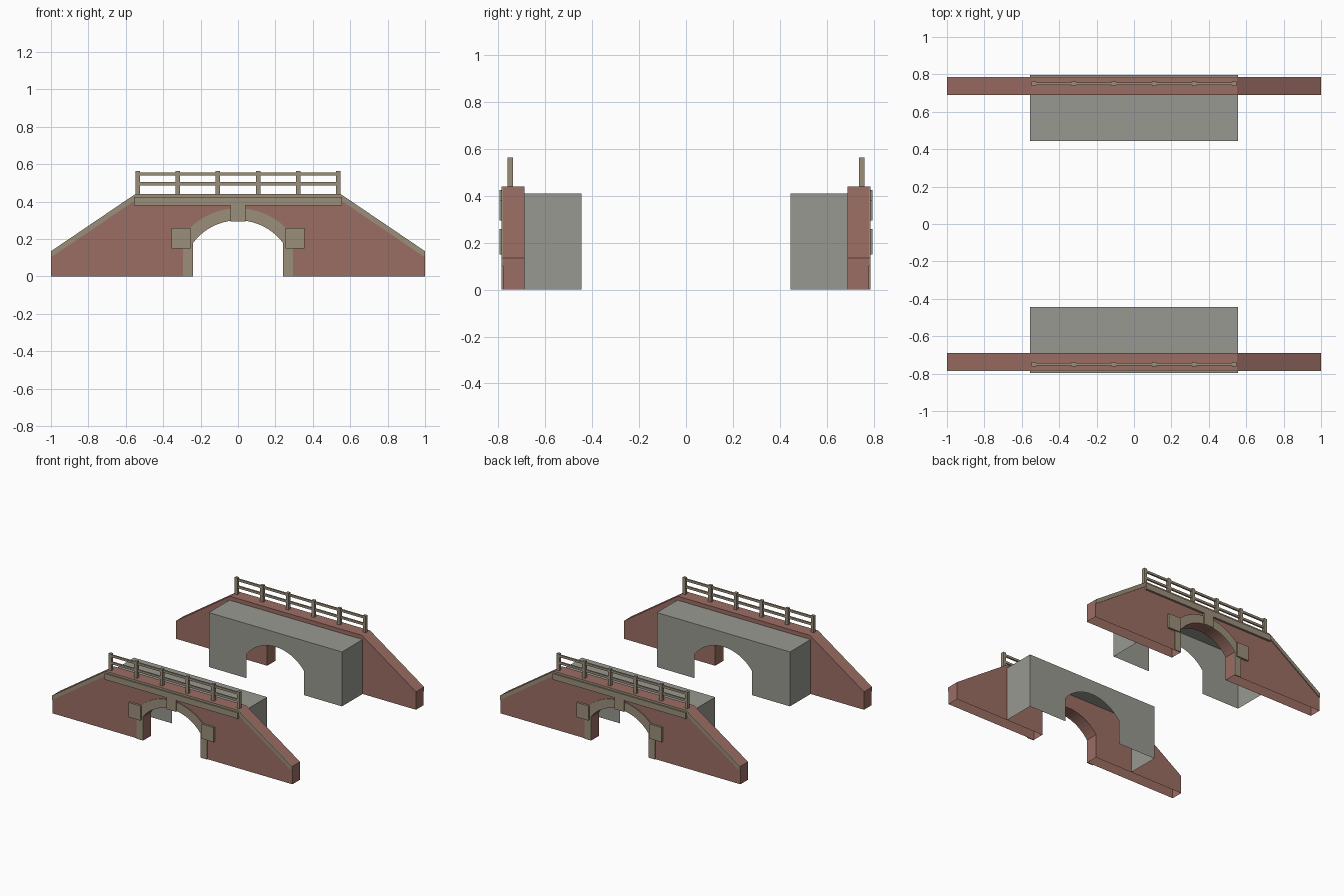
import bpy, bmesh, math

cube = bpy.data.objects.get("Cube")
if cube:
    bpy.data.objects.remove(cube, do_unlink=True)


def material(name, color):
    m = bpy.data.materials.new(name)
    m.use_nodes = True
    m.diffuse_color = (*color, 1)
    m.node_tree.nodes["Principled BSDF"].inputs["Base Color"].default_value = (*color, 1)
    return m


BRICK = material("brick red", (0.33, 0.155, 0.126))
STONE = material("tan stone", (0.33, 0.274, 0.196))
CONCRETE = material("grey concrete", (0.318, 0.318, 0.285))

WALL_FRONT, WALL_BACK, TUNNEL_END = -0.78, -0.69, -0.445
HALF_OPENING, ARCH_R = 0.24, 0.3


def arc(radius, half, steps=20):
    """Points of an arch centred on the ground, from -half to +half."""
    a = math.asin(half / radius)
    angles = [-a + 2 * a * i / steps for i in range(steps + 1)]
    return [(radius * math.sin(t), radius * math.cos(t)) for t in angles]


def opening():
    """Arched doorway outline from the right foot to the left foot."""
    return ([(HALF_OPENING, 0)] + arc(ARCH_R, HALF_OPENING)[::-1]
            + [(-HALF_OPENING, 0)])


def slab(name, outline, y0, y1, mat, drop=None):
    """Extrude an x-z outline along y and mirror it to the other portal."""
    bm = bmesh.new()
    face = bm.faces.new([bm.verts.new((x, y0, z)) for x, z in outline])
    ext = bmesh.ops.extrude_face_region(bm, geom=[face], use_keep_orig=True)
    verts = [g for g in ext["geom"] if isinstance(g, bmesh.types.BMVert)]
    bmesh.ops.translate(bm, vec=(0, y1 - y0, 0), verts=verts)
    bmesh.ops.recalc_face_normals(bm, faces=bm.faces)
    if drop:
        bad = [f for f in bm.faces if drop(f)]
        bmesh.ops.delete(bm, geom=bad, context="FACES")
    mesh = bpy.data.meshes.new(name)
    bm.to_mesh(mesh)
    bm.free()
    mesh.materials.append(mat)
    ob = bpy.data.objects.new(name, mesh)
    bpy.context.collection.objects.link(ob)
    mod = ob.modifiers.new("other_portal", "MIRROR")
    mod.use_axis = (False, True, False)
    mod.use_clip = False
    mod.use_mirror_merge = False
    return ob


def block(name, x0, x1, z0, z1, y0, y1, mat):
    return slab(name, [(x0, z0), (x1, z0), (x1, z1), (x0, z1)], y0, y1, mat)


def is_bottom(f):
    return all(v.co.z < 0.001 for v in f.verts)


def is_tunnel_gap(f):
    # Open floor, open front end and no lining inside the arch
    c = f.calc_center_median()
    lining = abs(f.normal.y) < 0.5 and abs(c.x) < 0.25 and c.z < 0.32
    front = all(abs(v.co.y - WALL_BACK) < 0.001 for v in f.verts)
    return is_bottom(f) or lining or front


# Brick wall with sloping wings
crest = [(-1, 0.135), (-0.55, 0.44), (0.55, 0.44), (1, 0.135)]
slab("portal_wall", [(-1, 0)] + crest + [(1, 0)] + opening(),
     WALL_FRONT, WALL_BACK, BRICK, is_bottom)

# Hollow concrete tunnel stub behind the wall
slab("tunnel_shell",
     [(-0.555, 0), (-0.555, 0.41), (0.555, 0.41), (0.555, 0)] + opening(),
     WALL_BACK, TUNNEL_END, CONCRETE, is_tunnel_gap)

# Stone edging under the crest
slab("crest_trim", crest + [(x, z - 0.033) for x, z in crest[::-1]],
     -0.787, WALL_FRONT, STONE)

# Arch surround with legs
slab("arch_surround", [(-0.293, 0)] + arc(0.365, 0.293) + [(0.293, 0)] + opening(),
     -0.787, WALL_FRONT, STONE)

# Raised stones
block("string_course", -0.555, 0.555, 0.38, 0.425, -0.796, WALL_FRONT, STONE)
block("keystone", -0.04, 0.04, 0.295, 0.38, -0.796, WALL_FRONT, STONE)
for side, s in (("left", 1), ("right", -1)):
    block(side + "_springer", s * 0.255, s * 0.355, 0.15, 0.26,
          -0.796, WALL_FRONT, STONE)

# Railing along the crest
for i in range(6):
    x = -0.535 + i * 0.214
    block(f"railing_post_{i + 1}", x - 0.012, x + 0.012, 0.44, 0.565,
          -0.761, -0.739, STONE)
for name, z in (("lower_rail", 0.487), ("upper_rail", 0.54)):
    block(name, -0.535, 0.535, z, z + 0.017, -0.756, -0.744, STONE)
